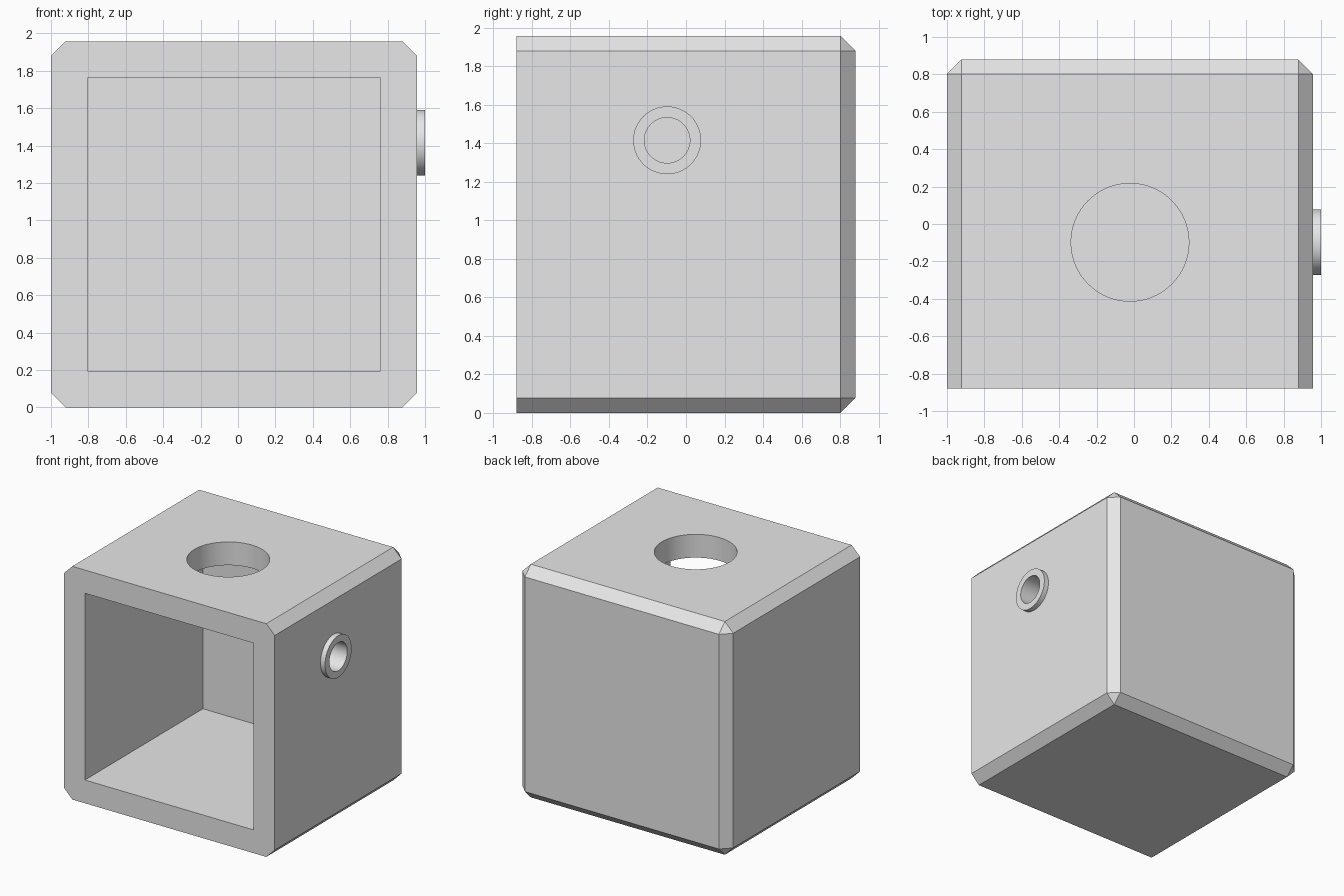
import bpy, bmesh, math
from mathutils import Matrix, Vector

if "Cube" in bpy.data.objects:
    bpy.data.objects.remove(bpy.data.objects["Cube"], do_unlink=True)

# Overall sizes
SIZE, CHAMFER, WALL = 1.957, 0.078, 0.195
HALF_Y = 0.88
LEFT, RIGHT = -1.0, SIZE - 1.0
CENTRE_X = (LEFT + RIGHT) / 2
PORT_Y, PORT_Z = -0.098, 1.415
PORT_R, COLLAR_R = 0.118, 0.176

grey = bpy.data.materials.new("plain_grey")
grey.use_nodes = True
colour = (0.8, 0.8, 0.8, 1)
grey.diffuse_color = colour
grey.node_tree.nodes["Principled BSDF"].inputs["Base Color"].default_value = colour


def make_object(name, bm):
    bmesh.ops.recalc_face_normals(bm, faces=bm.faces)
    mesh = bpy.data.meshes.new(name)
    bm.to_mesh(mesh)
    bm.free()
    mesh.materials.append(grey)
    obj = bpy.data.objects.new(name, mesh)
    bpy.context.collection.objects.link(obj)
    return obj


def box(low, high):
    bm = bmesh.new()
    low, high = Vector(low), Vector(high)
    bmesh.ops.create_cube(bm, size=1, matrix=Matrix.Translation((low + high) / 2)
                          @ Matrix.Diagonal((*(high - low), 1)))
    return bm


def cylinder(radius, depth, centre, along_x=False):
    bm = bmesh.new()
    turn = Matrix.Rotation(math.pi / 2 if along_x else 0, 4, "Y")
    bmesh.ops.create_cone(bm, cap_ends=True, segments=64, radius1=radius, radius2=radius,
                          depth=depth, matrix=Matrix.Translation(centre) @ turn)
    return bm


def cut(target, cutter):
    mod = target.modifiers.new(cutter.name, "BOOLEAN")
    mod.operation, mod.solver, mod.object = "DIFFERENCE", "EXACT", cutter
    bpy.context.view_layer.objects.active = target
    bpy.ops.object.modifier_apply(modifier=mod.name)
    bpy.data.objects.remove(cutter, do_unlink=True)


def smooth(obj):
    bpy.ops.object.select_all(action="DESELECT")
    obj.select_set(True)
    bpy.context.view_layer.objects.active = obj
    bpy.ops.object.shade_smooth_by_angle(angle=math.radians(30))


# Housing: chamfer every edge except the four around the front face
bm = box((LEFT, -HALF_Y, 0), (RIGHT, HALF_Y, SIZE))
edges = [e for e in bm.edges if max(v.co.y for v in e.verts) > 0]
bmesh.ops.bevel(bm, geom=edges, offset=CHAMFER, segments=1, affect="EDGES")
housing = make_object("housing", bm)

# Hollow inside, open at the front
cut(housing, make_object("cavity_cutter", box(
    (LEFT + WALL, -HALF_Y - 0.2, WALL), (RIGHT - WALL, HALF_Y - WALL, SIZE - WALL))))
# Round opening in the roof and the side port
cut(housing, make_object("roof_hole_cutter",
                         cylinder(0.315, 0.6, (CENTRE_X, PORT_Y, SIZE))))
cut(housing, make_object("port_cutter",
                         cylinder(PORT_R, 0.6, (RIGHT, PORT_Y, PORT_Z), True)))
smooth(housing)

# Collar around the side port
collar = make_object("port_collar", cylinder(
    COLLAR_R, 1 - RIGHT, ((1 + RIGHT) / 2, PORT_Y, PORT_Z), True))
cut(collar, make_object("collar_cutter",
                        cylinder(PORT_R, 0.6, (RIGHT, PORT_Y, PORT_Z), True)))
smooth(collar)
